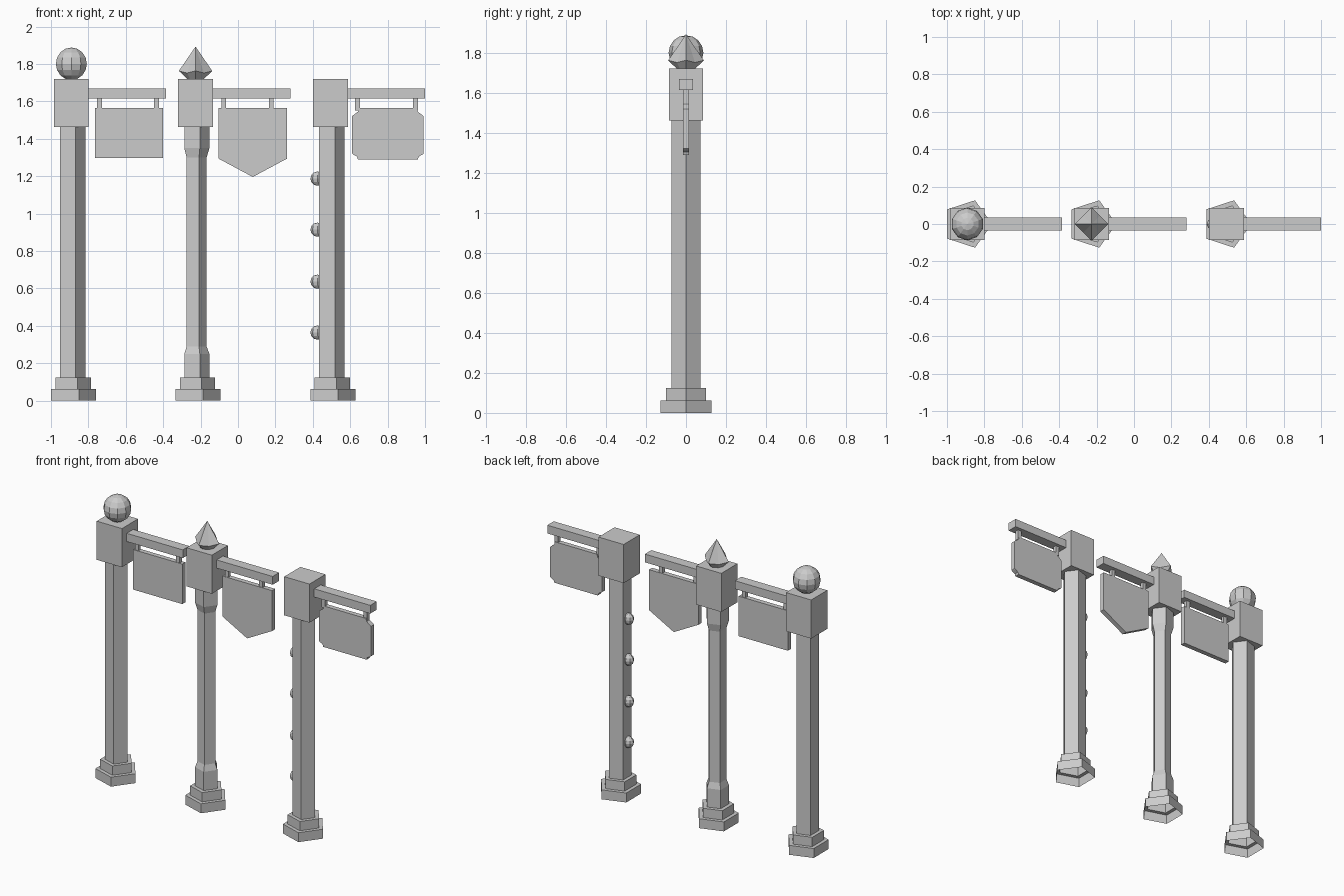
import bpy, bmesh, math
from mathutils import Matrix, Vector

if "Cube" in bpy.data.objects:
    bpy.data.objects.remove(bpy.data.objects["Cube"])


def finish(bm, name):
    bmesh.ops.recalc_face_normals(bm, faces=bm.faces)
    me = bpy.data.meshes.new(name)
    bm.to_mesh(me)
    bm.free()
    ob = bpy.data.objects.new(name, me)
    bpy.context.collection.objects.link(ob)
    return ob


def box(name, x0, x1, hy, z0, z1):
    bm = bmesh.new()
    m = Matrix.Translation(((x0 + x1) / 2, 0, (z0 + z1) / 2)) @ Matrix.Diagonal((x1 - x0, 2 * hy, z1 - z0, 1))
    bmesh.ops.create_cube(bm, size=1, matrix=m)
    return finish(bm, name)


def lathe(name, cx, profile, sides=5):
    """Stack of polygon rings (radius, z), open at the bottom, corner towards +x."""
    bm = bmesh.new()
    rings = []
    for r, z in profile:
        rings.append([bm.verts.new((cx + r * math.cos(2 * math.pi * i / sides),
                                    r * math.sin(2 * math.pi * i / sides), z)) for i in range(sides)])
    for a, b in zip(rings, rings[1:]):
        for i in range(sides):
            j = (i + 1) % sides
            bm.faces.new((a[i], a[j], b[j], b[i]))
    bm.faces.new(rings[-1])
    return finish(bm, name)


def panel(name, cx, outline, hy=0.016):
    bm = bmesh.new()
    f = bm.faces.new([bm.verts.new((cx + x, -hy, z)) for x, z in outline])
    ext = bmesh.ops.extrude_face_region(bm, geom=[f])
    bmesh.ops.translate(bm, vec=(0, 2 * hy, 0), verts=[v for v in ext["geom"] if isinstance(v, bmesh.types.BMVert)])
    return finish(bm, name)


def ball(name, loc, scale, u, v):
    bm = bmesh.new()
    m = Matrix.Translation(loc) @ Matrix.Diagonal((*scale, 1))
    bmesh.ops.create_uvsphere(bm, u_segments=u, v_segments=v, radius=1, matrix=m)
    return finish(bm, name)


# Shaft profiles and sign outlines (relative to the post centre)
straight = [(0.076, 0.125), (0.076, 1.47)]
waisted = [(0.074, 0.125), (0.074, 0.25), (0.059, 0.29), (0.059, 1.30), (0.074, 1.35), (0.074, 1.47)]
T = 1.564
plain = [(0.127, T), (0.491, T), (0.491, 1.297), (0.127, 1.297)]
pennant = [(0.123, T), (0.489, T), (0.489, 1.294), (0.306, 1.196), (0.123, 1.294)]
# Notched corners, mirrored about the sign centre
half = [(0.155, T), (0.16, 1.545), (0.187, 1.525), (0.192, 1.52),
        (0.192, 1.322), (0.187, 1.317), (0.165, 1.305), (0.16, 1.29)]
notched = [(0.307 + x, z) for x, z in half] + [(0.307 - x, z) for x, z in reversed(half)]

posts = [
    ("left", -0.891, straight, plain, (0.151, 0.456)),
    ("middle", -0.227, waisted, pennant, (0.151, 0.405)),
    ("right", 0.494, straight, notched, (0.145, 0.455)),
]

for side, cx, shaft, sign, hangs in posts:
    # Two-step foot and shaft
    lathe(side + "_post", cx, [(0.133, 0), (0.133, 0.063), (0.104, 0.063), (0.104, 0.125)] + shaft)
    # Head block, arm, hangers and sign
    box(side + "_head_block", cx - 0.093, cx + 0.093, 0.085, 1.463, 1.721)
    box(side + "_arm", cx + 0.05, cx + 0.507, 0.034, 1.615, 1.67)
    for n, h in enumerate(hangs):
        box(f"{side}_hanger_{n}", cx + h - 0.013, cx + h + 0.013, 0.012, 1.55, 1.62)
    panel(side + "_sign", cx, sign)

# Ball finial
ball("ball_finial", (-0.891, 0, 1.801), (0.087, 0.087, 0.087), 10, 8)

# Spike finial: diamond plan with drooping edge midpoints
bm = bmesh.new()
c = Vector((-0.227, 0, 0))
tip = bm.verts.new(c + Vector((0, 0, 1.893)))
rim, foot = [], []
for i in range(8):
    a = i * math.pi / 4
    d = Vector((math.cos(a), math.sin(a), 0))
    r, z = (0.089, 1.763) if i % 2 == 0 else (0.064, 1.752)
    rim.append(bm.verts.new(c + d * r + Vector((0, 0, z))))
    foot.append(bm.verts.new(c + d * 0.04 + Vector((0, 0, 1.715))))
for i in range(8):
    j = (i + 1) % 8
    bm.faces.new((rim[i], rim[j], tip))
    bm.faces.new((foot[i], foot[j], rim[j], rim[i]))
bm.faces.new(foot)
finish(bm, "spike_finial")

# Studs up the left face of the right post
for n, z in enumerate((0.364, 0.636, 0.914, 1.187)):
    ball(f"stud_{n}", (0.425, 0, z), (0.038, 0.03, 0.038), 8, 6)
